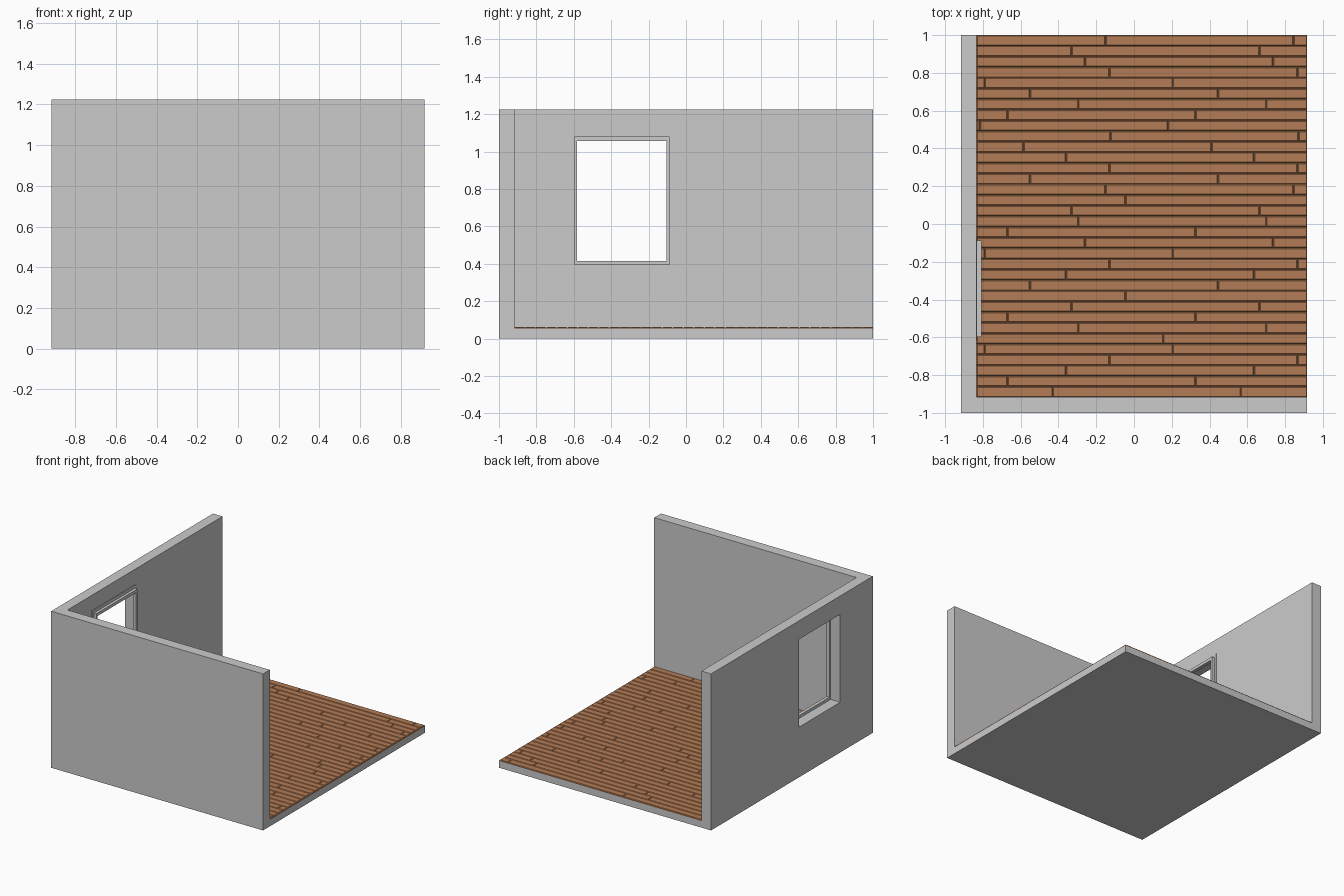
import bpy, bmesh
from mathutils import Vector

if "Cube" in bpy.data.objects:
    bpy.data.objects.remove(bpy.data.objects["Cube"])

X, Y, H = 0.917, 1.0, 1.225      # half sizes and height
T = 0.083                        # wall thickness
XI, YI = -X + T, -Y + T          # inner wall faces
FLOOR, TOP = 0.053, 0.062        # slab top, plank top
HOLE = (-0.597, -0.088, 0.393, 1.08)   # window opening: y0, y1, z0, z1

wood = bpy.data.materials.new("wood")
wood.diffuse_color = (0.45, 0.2, 0.09, 1)
wood.use_nodes = True
wood.node_tree.nodes["Principled BSDF"].inputs["Base Color"].default_value = wood.diffuse_color


def finish(name, bm, mat=None):
    bmesh.ops.recalc_face_normals(bm, faces=bm.faces)
    me = bpy.data.meshes.new(name)
    bm.to_mesh(me)
    bm.free()
    ob = bpy.data.objects.new(name, me)
    bpy.context.collection.objects.link(ob)
    if mat:
        me.materials.append(mat)
    return ob


def box(name, x0, x1, y0, y1, z0, z1):
    bm = bmesh.new()
    bmesh.ops.create_cube(bm, size=1)
    for v in bm.verts:
        v.co = Vector(((x0 + x1) / 2 + v.co.x * (x1 - x0),
                       (y0 + y1) / 2 + v.co.y * (y1 - y0),
                       (z0 + z1) / 2 + v.co.z * (z1 - z0)))
    return finish(name, bm)


def ring(name, x0, x1, outer, inner):
    """Rectangular frame in the yz plane, from x0 to x1."""
    bm = bmesh.new()
    loops = []
    for x, (a, b, c, d) in ((x0, outer), (x1, outer), (x1, inner), (x0, inner)):
        loops.append([bm.verts.new((x, y, z)) for y, z in ((a, c), (b, c), (b, d), (a, d))])
    for i in range(4):
        p, q = loops[i], loops[(i + 1) % 4]
        for j in range(4):
            k = (j + 1) % 4
            bm.faces.new((p[j], p[k], q[k], q[j]))
    return finish(name, bm)


# Base slab and the two walls; the side wall is a frame around the window
box("floor_slab", -X, X, -Y, Y, 0, FLOOR)
box("front_wall", XI, X, -Y, YI, FLOOR, H)
ring("side_wall", -X, XI, (-Y, Y, FLOOR, H), HOLE)

# Window trim on the inner side
ring("window_casing", XI - 0.002, XI + 0.004, (-0.618, -0.07, 0.37, 1.105), HOLE)
ring("window_frame", XI, XI + 0.026, HOLE, (-0.583, -0.105, 0.415, 1.057))

# Floorboards: chamfered planks, first joint position for each row from the back
joints = [-.15, -.33, -.26, -.13, -.79, -.55, -.295, -.67, -.815, -.125, -.585, -.36,
          -.13, -.55, -.15, -.045, -.33, -.295, -.67, -.26, -.79, -.13, -.36, -.55,
          -.045, -.33, -.67, -.295, .155, -.79, -.13, -.36, -.67, -.43]
pitch = (Y - YI) / len(joints)
C = 0.005                        # chamfer width
bm = bmesh.new()


def plank(x0, x1, y0, y1):
    levels = []
    for z, c in ((FLOOR - 0.002, 0), (TOP - C, 0), (TOP, C)):
        levels.append([bm.verts.new(p) for p in ((x0 + c, y0 + c, z), (x1 - c, y0 + c, z),
                                                 (x1 - c, y1 - c, z), (x0 + c, y1 - c, z))])
    for p, q in zip(levels, levels[1:]):
        for j in range(4):
            k = (j + 1) % 4
            bm.faces.new((p[j], p[k], q[k], q[j]))
    bm.faces.new(levels[0][::-1])
    bm.faces.new(levels[-1])


for i, j in enumerate(joints):
    cuts = [XI, j] + ([j + 0.995] if j + 0.995 < X - 0.02 else []) + [X]
    y1 = Y - i * pitch
    for x0, x1 in zip(cuts, cuts[1:]):
        plank(x0, x1, y1 - pitch, y1)
finish("floorboards", bm, wood)
